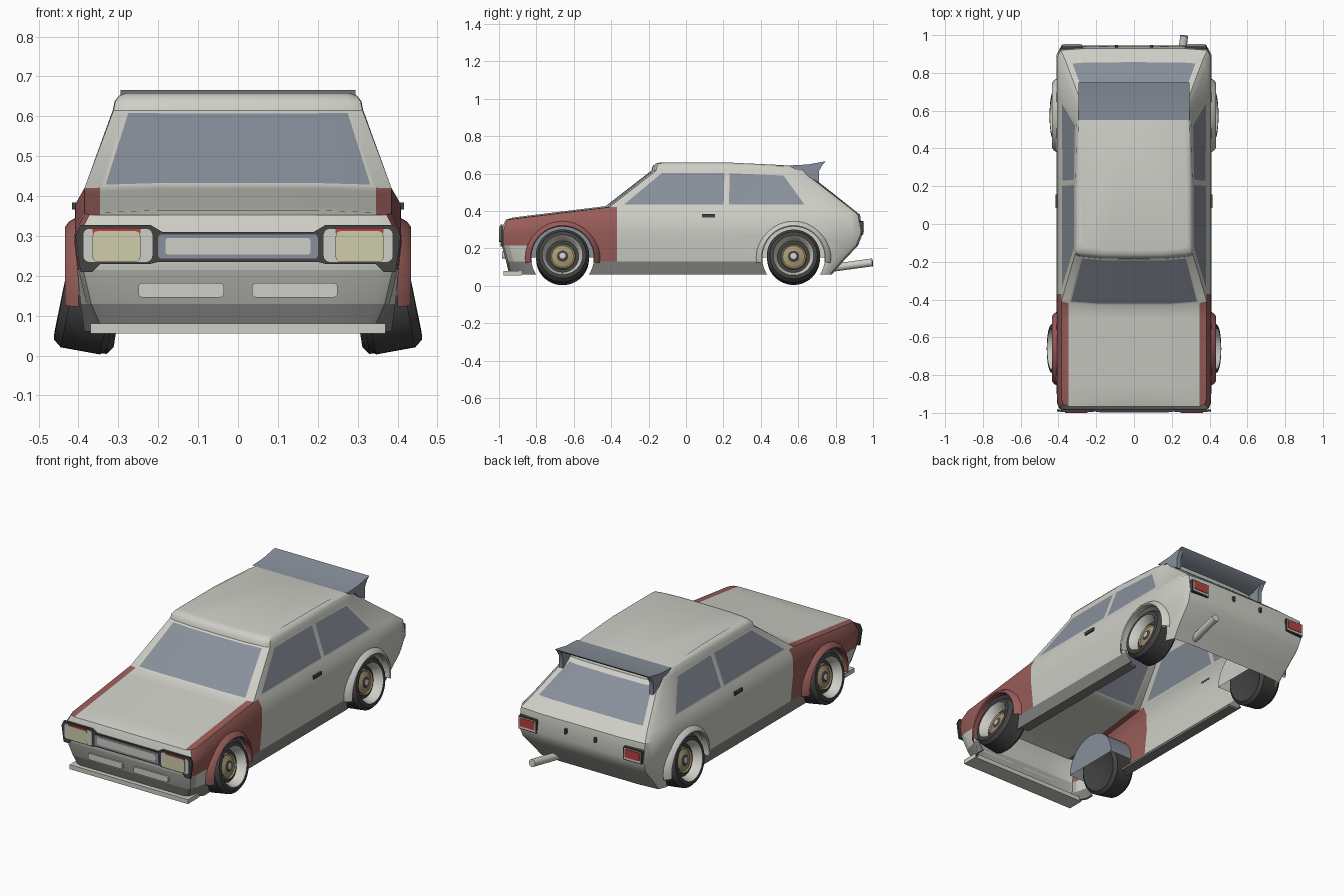
import bpy, bmesh, math
from mathutils import Vector, Matrix

cube = bpy.data.objects.get("Cube")
if cube:
    bpy.data.objects.remove(cube, do_unlink=True)


def material(name, *rgb):
    m = bpy.data.materials.new(name)
    m.use_nodes = True
    m.diffuse_color = (*rgb, 1)
    m.node_tree.nodes["Principled BSDF"].inputs["Base Color"].default_value = (*rgb, 1)
    return m


WHITE = material("body white", .62, .62, .57)
RED = material("fender red", .32, .11, .10)
GREY = material("sill grey", .22, .22, .21)
GLASS = material("blue grey glass", .25, .28, .33)
BUMPER = material("bumper grey", .43, .43, .40)
BLACK = material("tyre black", .055, .055, .055)
GOLD = material("wheel gold", .38, .31, .17)
CREAM = material("lamp cream", .62, .61, .41)
TAIL = material("tail red", .48, .05, .05)
parts = []


def finish(name, bm, mats):
    bmesh.ops.recalc_face_normals(bm, faces=bm.faces[:])
    mesh = bpy.data.meshes.new(name)
    bm.to_mesh(mesh)
    bm.free()
    for m in mats:
        mesh.materials.append(m)
    ob = bpy.data.objects.new(name, mesh)
    bpy.context.collection.objects.link(ob)
    parts.append(ob)
    return ob


def box(name, lo, hi, mat, bevel=0):
    bm = bmesh.new()
    lo, hi = Vector(lo), Vector(hi)
    bmesh.ops.create_cube(bm, size=1, matrix=Matrix.Translation((lo + hi) / 2)
                          @ Matrix.Diagonal((*(hi - lo), 1)))
    if bevel:
        # Round only the corners seen along the car
        edges = [e for e in bm.edges
                 if abs(e.verts[0].co.y - e.verts[1].co.y) > 1e-5]
        bmesh.ops.bevel(bm, geom=edges, offset=bevel, segments=3,
                        affect='EDGES', profile=.5)
    return finish(name, bm, [mat])


def prism(name, pts, step, mat):
    bm = bmesh.new()
    face = bm.faces.new([bm.verts.new(p) for p in pts])
    ext = bmesh.ops.extrude_face_region(bm, geom=[face])
    moved = [g for g in ext["geom"] if isinstance(g, bmesh.types.BMVert)]
    bmesh.ops.translate(bm, verts=moved, vec=step)
    return finish(name, bm, [mat])


def lathe(name, profile, ids, mats, a0=0, a1=360, n=40):
    """Turn (x, radius) points about the x axis."""
    bm = bmesh.new()
    rings = []
    for k in range(n + 1):
        a = math.radians(a0 + (a1 - a0) * k / n)
        rings.append([bm.verts.new((x, r * math.cos(a), r * math.sin(a)))
                      for x, r in profile])
    for A, B in zip(rings, rings[1:]):
        for i, m in enumerate(ids):
            bm.faces.new((A[i], A[i + 1], B[i + 1], B[i])).material_index = m
    bmesh.ops.remove_doubles(bm, verts=bm.verts[:], dist=1e-5)
    return finish(name, bm, mats)


# Body shell: horizontal loops, half side, from nose centre to tail centre
levels = [(.06, .385, .35, -.945, .78), (.13, .395, .38, -.962, .84),
          (.215, .403, .40, -.985, .92), (.28, .41, .408, -.987, .945),
          (None, .408, .405, -.982, .93), (None, .385, .385, -.965, .88)]


def top_z(y):
    return .352 + .068 * min(1, max(0, (y + .965) / .555))


bm = bmesh.new()
loops = []
for i, (z, w, fw, yf, yr) in enumerate(levels):
    plan = [(0, yf), (fw * .5, yf), (fw * .9, yf), (fw - .012, yf + .01), (fw, yf + .04)]
    plan += [(w, y) for y in (-.85, -.66, -.50, -.41, -.37, .215, .66)]
    plan += [(w, yr - .05), (w - .02, yr - .01), (.25, yr), (0, yr)]
    loops.append([bm.verts.new((x, y, z or top_z(y) - (.04 if i == 4 else 0)))
                  for x, y in plan])
for i, (A, B) in enumerate(zip(loops, loops[1:])):
    for j in range(len(A) - 1):
        f = bm.faces.new((A[j], A[j + 1], B[j + 1], B[j]))
        if i == 0 and j <= 10:
            f.material_index = 2
        elif 3 <= j <= 8 and i >= (2 if j < 5 else 1):
            f.material_index = 1
        elif i == 1 and j <= 3:
            f.material_index = 4

# Bonnet
belt = loops[-1]
row = belt[:3]
for k in range(4, 9):
    y = belt[k].co.y
    ys = (-.43, -.43, -.418) if k == 8 else (y, y, y)
    new = [bm.verts.new((v.co.x, yy, top_z(yy) + lift))
           for v, yy, lift in zip(belt[:3], ys, (.008, .008, .002))]
    for c in range(2):
        bm.faces.new((row[c], row[c + 1], new[c + 1], new[c]))
    edge = [row[2], belt[3], belt[4], new[2]] if k == 4 else [row[2], belt[k - 1], belt[k], new[2]]
    bm.faces.new(edge).material_index = 1
    row = new

# Cabin and roof
base = row + belt[8:]
rim = [(0, -.185), (.165, -.183), (.285, -.172), (.312, -.16), (.314, -.135), (.314, .22),
       (.308, .53), (.298, .61), (.28, .645), (.2, .655), (0, .658)]
for step, (s, dz) in enumerate([(1, 0), (.985, .023), (.95, .037), (.89, .044)]):
    ring = [bm.verts.new((x * s, .23 + (y - .23) * s,
                          .615 + dz - .02 * max(0, (y - .3) / .35))) for x, y in rim]
    for k in range(len(ring) - 1):
        f = bm.faces.new((base[k], base[k + 1], ring[k + 1], ring[k]))
        if step == 0 and k in (0, 1, 4, 5, 8, 9):
            f.material_index = 3
    base = ring
bm.faces.new(base)
bmesh.ops.mirror(bm, geom=bm.verts[:] + bm.edges[:] + bm.faces[:], axis='X', merge_dist=.0005)
bmesh.ops.remove_doubles(bm, verts=bm.verts[:], dist=1e-4)
bmesh.ops.recalc_face_normals(bm, faces=bm.faces[:])

# Inset each window so that a painted frame is left round it
windows = {}
for f in bm.faces:
    if f.material_index == 3:
        c = f.calc_center_median()
        key = "screen" if c.y < -.2 else "hatch" if c.y > .68 else (c.x > 0, c.y > .2)
        windows.setdefault(key, []).append(f)
for key, faces in windows.items():
    size = {"screen": .012, "hatch": .03}.get(key, .014)
    frame = bmesh.ops.inset_region(bm, faces=faces, thickness=size, use_even_offset=True,
                                   use_boundary=True)["faces"]
    for f in frame:
        f.material_index = 0
body = finish("body_shell", bm, [WHITE, RED, GREY, GLASS, BUMPER])
solid = body.modifiers.new("wall", 'SOLIDIFY')
solid.thickness = .01
solid.offset = -1

# Wheel openings
AXLES = (("front", -.66, .372, 11.5, RED), ("rear", .575, .362, 9, WHITE))
bpy.context.view_layer.objects.active = body
bpy.ops.object.modifier_apply(modifier=solid.name)
for label, y, x, camber, paint in AXLES:
    for side in (-1, 1):
        cutter = lathe("arch_cutter", [(.25, 0), (.25, .168), (.6, .168), (.6, 0)],
                       [0, 0, 0], [])
        parts.remove(cutter)
        cutter.hide_render = True
        for v in cutter.data.vertices:
            v.co = (v.co.x * side, v.co.y + y, v.co.z + .15)
        if side < 0:
            cutter.data.flip_normals()
        cut = body.modifiers.new("arch", 'BOOLEAN')
        cut.operation = 'DIFFERENCE'
        cut.solver = 'EXACT'
        cut.object = cutter
        bpy.ops.object.modifier_apply(modifier=cut.name)
        bpy.data.objects.remove(cutter, do_unlink=True)

# Wheels, arch flares and wheel wells
tyre = [(-.04, 0), (-.06, .09), (-.07, .122), (-.055, .141), (.045, .143), (.066, .127),
        (.068, .108), (.062, .102), (.02, .086), (.02, .07), (.032, .066), (.026, .058),
        (.034, .03), (.042, .016), (.042, 0)]
tyre_ids = [0] * 6 + [1, 1, 0, 2, 2, 2, 0, 1]
for label, y, x, camber, paint in AXLES:
    for side, word in ((-1, "right"), (1, "left")):
        tag = f"{label}_{word}"
        wheel = lathe(tag + "_wheel", [(side * a, r) for a, r in tyre], tyre_ids,
                      [BLACK, WHITE, GOLD], n=48)
        wheel.location = (side * x, y, .152)
        wheel.rotation_euler.y = -side * math.radians(camber)
        flare = lathe(tag + "_flare", [(side * a, r) for a, r in
                      ((.40, .20), (.424, .186), (.434, .172), (.43, .166), (.40, .166))],
                      [0] * 4, [paint], -8, 188, 28)
        well = lathe(tag + "_well", [(side * a, r) for a, r in
                     ((.25, 0), (.25, .172), (.402, .172))], [0, 0],
                     [GLASS if label == "front" else WHITE], 0, 180, 24)
        flare.location = well.location = (0, y, .15)

# Nose: dark surround, grille, lower lip
half = [(0, .31), (.19, .31), (.22, .328), (.395, .328), (.408, .30), (.395, .21),
        (.365, .21), (.345, .23), (.22, .23), (.2, .235), (0, .235)]
outline = half + [(-x, z) for x, z in half[-2:0:-1]]
prism("nose_surround", [(x, -.993, z) for x, z in outline], (0, .012, 0), BLACK)
box("grille_frame", (-.2, -.996, .243), (.2, -.988, .304), GLASS, .008)
box("grille_slot", (-.182, -.998, .253), (.182, -.99, .295), WHITE, .008)
box("front_lip", (-.37, -.975, .055), (.37, -.88, .08), WHITE)

# Rear: tailgate wing and exhaust
blade = [(.55, .643), (.65, .648), (.75, .666), (.735, .652), (.67, .625), (.60, .615)]
prism("wing_blade", [(-.295, y, z) for y, z in blade], (.59, 0, 0), GLASS)
bm = bmesh.new()
aim = Vector((.025, .22, .03))
bmesh.ops.create_cone(bm, cap_ends=True, segments=20, radius1=.021, radius2=.021,
                      depth=aim.length, matrix=Matrix.Translation((.253, .887, .11))
                      @ aim.to_track_quat('Z', 'Y').to_matrix().to_4x4())
finish("exhaust_pipe", bm, [WHITE])


def pair(name, lo, hi, mat, bevel=0):
    """Same box on the left and the right."""
    box(name + "_left", lo, hi, mat, bevel)
    box(name + "_right", (-hi[0], lo[1], lo[2]), (-lo[0], hi[1], hi[2]), mat, bevel)


ear = [(.62, .62), (.735, .655), (.712, .615), (.712, .55), (.66, .58)]
for x in (-.295, .27):
    prism("wing_ear", [(x, y, z) for y, z in ear], (.025, 0, 0), GLASS)
pair("lamp_pocket", (.215, -.996, .235), (.388, -.988, .318), WHITE, .015)
pair("lamp_brow", (.245, -.998, .308), (.365, -.99, .32), TAIL)
pair("headlamp", (.245, -1.0, .235), (.365, -.992, .312), CREAM, .012)
pair("bumper_slot", (.035, -.984, .146), (.25, -.964, .182), WHITE, .01)
pair("tail_frame", (.27, .92, .27), (.386, .946, .345), BLACK, .006)
pair("tail_trim", (.276, .93, .276), (.38, .949, .339), WHITE, .005)
pair("tail_lamp", (.282, .94, .288), (.374, .952, .335), TAIL, .004)
pair("tailgate_stud", (.085, .93, .315), (.1, .948, .345), BLACK, .005)
pair("door_handle", (.398, .085, .366), (.416, .155, .384), BLACK)
pair("sill_floor", (.325, -.49, .06), (.385, .405, .072), GREY)

bpy.ops.object.select_all(action='DESELECT')
for ob in parts:
    ob.select_set(True)
bpy.context.view_layer.objects.active = body
bpy.ops.object.shade_smooth_by_angle(angle=math.radians(32))
